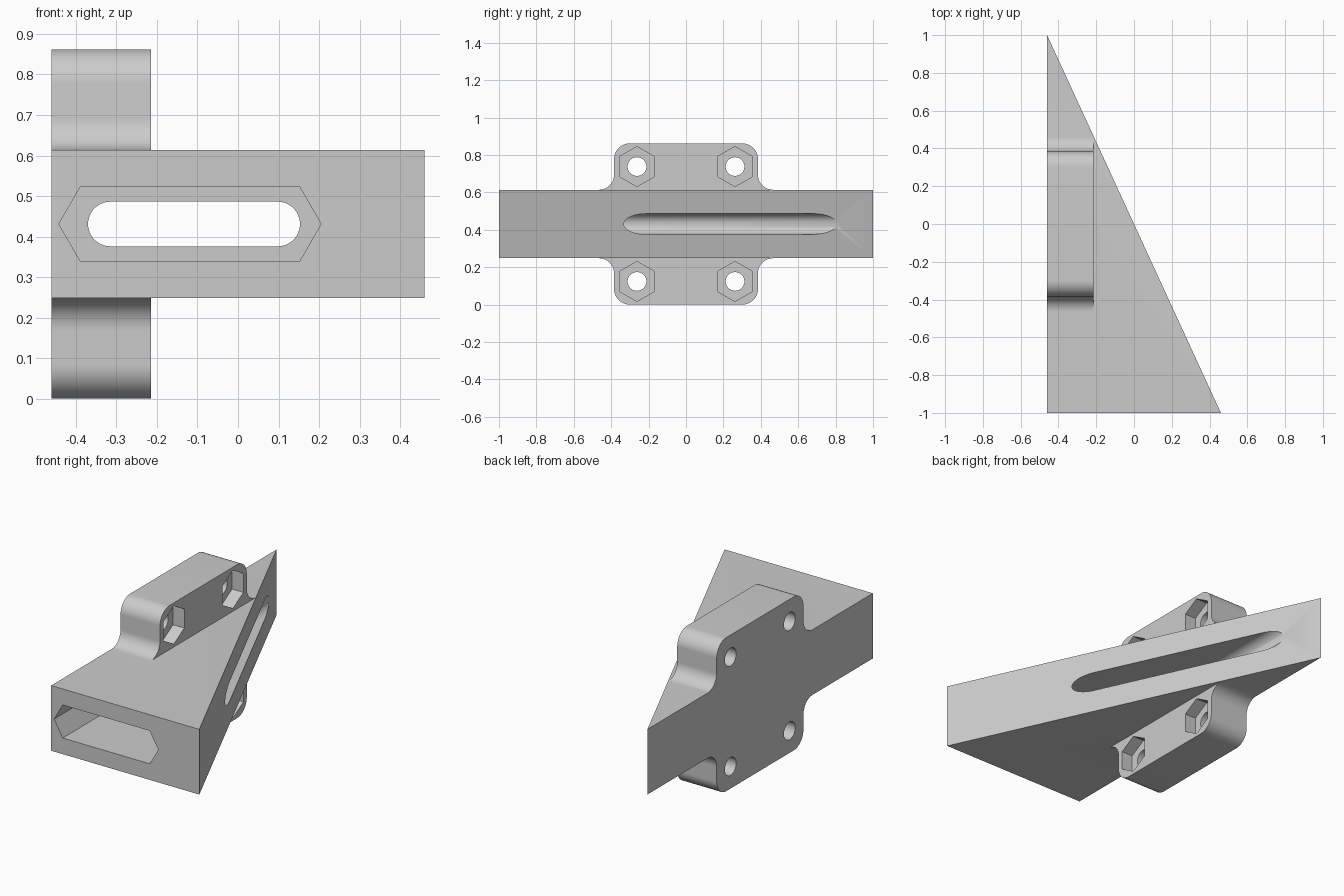
import bpy, bmesh
from math import cos, sin, radians

# Remove the default cube
if "Cube" in bpy.data.objects:
    bpy.data.objects.remove(bpy.data.objects["Cube"])

MID = 0.431            # height of the symmetry plane
HALF = 0.183           # half thickness of the wedge
LEFT, RIGHT = -0.46, 0.46
FLANGE_X = -0.215      # front face of the flange

grey = bpy.data.materials.new("light grey")
grey.use_nodes = True
grey.diffuse_color = (0.6, 0.6, 0.6, 1)
grey.node_tree.nodes["Principled BSDF"].inputs["Base Color"].default_value = (0.6, 0.6, 0.6, 1)


def arc(cx, cy, r, start, end, steps=16):
    angles = [radians(start + (end - start) * i / steps) for i in range(steps + 1)]
    return [(cx + r * cos(a), cy + r * sin(a)) for a in angles]


def prism(name, outline, axis, low, high):
    """Extrude a 2D outline along the given axis."""
    place = {"x": lambda p: (low, p[0], p[1]),
             "y": lambda p: (p[0], low, p[1]),
             "z": lambda p: (p[0], p[1], low)}[axis]
    bm = bmesh.new()
    face = bm.faces.new([bm.verts.new(place(p)) for p in outline])
    moved = bmesh.ops.extrude_face_region(bm, geom=[face])["geom"]
    for v in (g for g in moved if isinstance(g, bmesh.types.BMVert)):
        v.co["xyz".index(axis)] = high
    bmesh.ops.recalc_face_normals(bm, faces=bm.faces)
    mesh = bpy.data.meshes.new(name)
    bm.to_mesh(mesh)
    bm.free()
    mesh.materials.append(grey)
    obj = bpy.data.objects.new(name, mesh)
    bpy.context.collection.objects.link(obj)
    return obj


def combine(target, tool, operation):
    """Apply a boolean and discard the tool."""
    bpy.context.view_layer.objects.active = target
    mod = target.modifiers.new(operation, "BOOLEAN")
    mod.operation, mod.solver, mod.object = operation, "EXACT", tool
    bpy.ops.object.modifier_apply(modifier=mod.name)
    bpy.data.objects.remove(tool)


# Wedge
bracket = prism("wedge_bracket", [(LEFT, -1), (RIGHT, -1), (LEFT, 1)], "z", MID - HALF, MID + HALF)

# Flange with rounded corners and fillets against the wedge
width, fillet, corner = 0.385, 0.08, 0.085
quarter = (arc(width + fillet, HALF + fillet, fillet, 270, 180)
           + arc(width - corner, MID - corner, corner, 0, 90))
upper = quarter + [(-y, z) for y, z in reversed(quarter)]
profile = upper + [(-y, -z) for y, z in upper]
flange = prism("flange", [(y, z + MID) for y, z in profile], "x", LEFT, FLANGE_X)
combine(bracket, flange, "UNION")

# Long slot through the wedge, with a deep hexagonal pocket at the front
slot_l, slot_r, slot_rad = -0.315, 0.098, 0.055
slot = arc(slot_r, MID, slot_rad, -90, 90, 24) + arc(slot_l, MID, slot_rad, 90, 270, 24)
combine(bracket, prism("slot_cutter", slot, "y", -1.2, 1.2), "DIFFERENCE")
pocket_rad = 0.107
pocket = (arc(slot_r + 0.0, MID, pocket_rad, -60, 60, 2)
          + arc(slot_l - 0.02, MID, pocket_rad, 120, 240, 2))
combine(bracket, prism("pocket_cutter", pocket, "y", -1.2, -0.5), "DIFFERENCE")

# Four bolt holes with hexagonal nut recesses
for y in (-0.262, 0.262):
    for z in (MID - 0.307, MID + 0.307):
        hole = arc(y, z, 0.05, 0, 360, 40)[:-1]
        recess = arc(y, z, pocket_rad, 30, 390, 6)[:-1]
        combine(bracket, prism("hole_cutter", hole, "x", -0.6, 0), "DIFFERENCE")
        combine(bracket, prism("recess_cutter", recess, "x", FLANGE_X - 0.07, 0), "DIFFERENCE")

# Smooth the rounded walls, keep the edges sharp
bpy.ops.object.select_all(action="DESELECT")
bracket.select_set(True)
bpy.context.view_layer.objects.active = bracket
bpy.ops.object.shade_smooth_by_angle(angle=radians(30))
